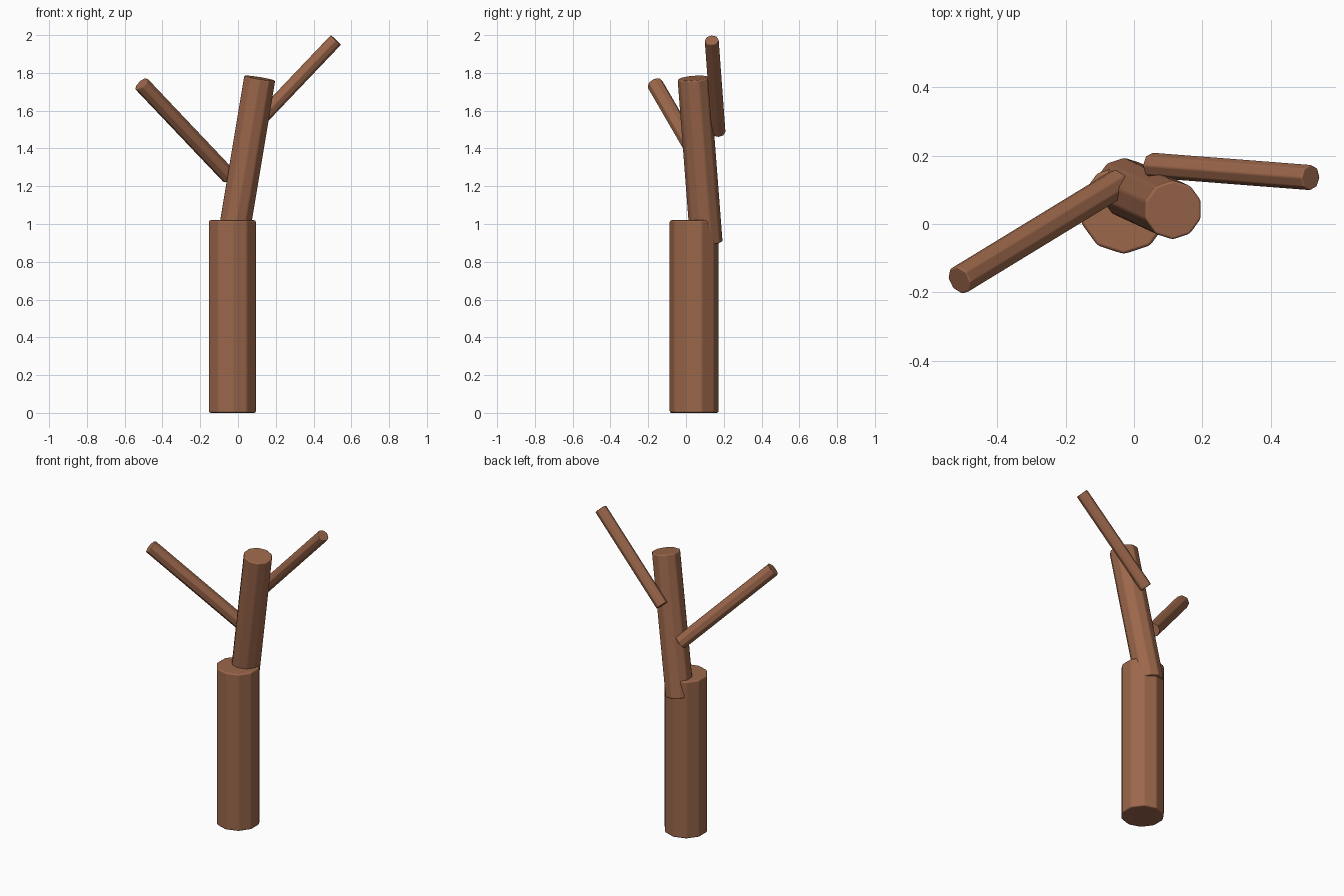
import bpy
import bmesh
from mathutils import Vector

cube = bpy.data.objects.get("Cube")
if cube:
    bpy.data.objects.remove(cube, do_unlink=True)

# Single bark colour
BARK = (0.33, 0.135, 0.07, 1.0)
bark = bpy.data.materials.new("brown_bark")
bark.use_nodes = True
bark.diffuse_color = BARK
bsdf = bark.node_tree.nodes["Principled BSDF"]
bsdf.inputs["Base Color"].default_value = BARK
bsdf.inputs["Roughness"].default_value = 0.8


def log(name, start, end, radius, sides, bevel):
    """Faceted log between two points, with softened edges."""
    start, end = Vector(start), Vector(end)
    axis = end - start
    bm = bmesh.new()
    bmesh.ops.create_cone(bm, cap_ends=True, segments=sides, radius1=radius,
                          radius2=radius, depth=axis.length)
    for face in bm.faces:
        face.smooth = True
    mesh = bpy.data.meshes.new(name)
    bm.to_mesh(mesh)
    bm.free()
    mesh.materials.append(bark)
    obj = bpy.data.objects.new(name, mesh)
    bpy.context.collection.objects.link(obj)
    obj.location = (start + end) / 2
    obj.rotation_mode = 'QUATERNION'
    obj.rotation_quaternion = Vector((0, 0, 1)).rotation_difference(axis)
    mod = obj.modifiers.new("soft_edges", 'BEVEL')
    mod.width = bevel
    mod.segments = 2
    mod.limit_method = 'ANGLE'
    mod.harden_normals = True
    return obj


# Upright lower trunk and leaning upper trunk
log("lower_trunk", (-0.03, 0.043, 0), (-0.03, 0.043, 1.02), 0.131, 10, 0.01)
log("upper_trunk", (-0.03, 0.108, 0.90), (0.115, 0.041, 1.772), 0.087, 10, 0.008)

# Two side branches
log("right_branch", (-0.045, 0.12, 1.25), (-0.512, -0.165, 1.742), 0.044, 8, 0.005)
log("left_branch", (0.052, 0.172, 1.485), (0.518, 0.136, 1.974), 0.038, 8, 0.005)
